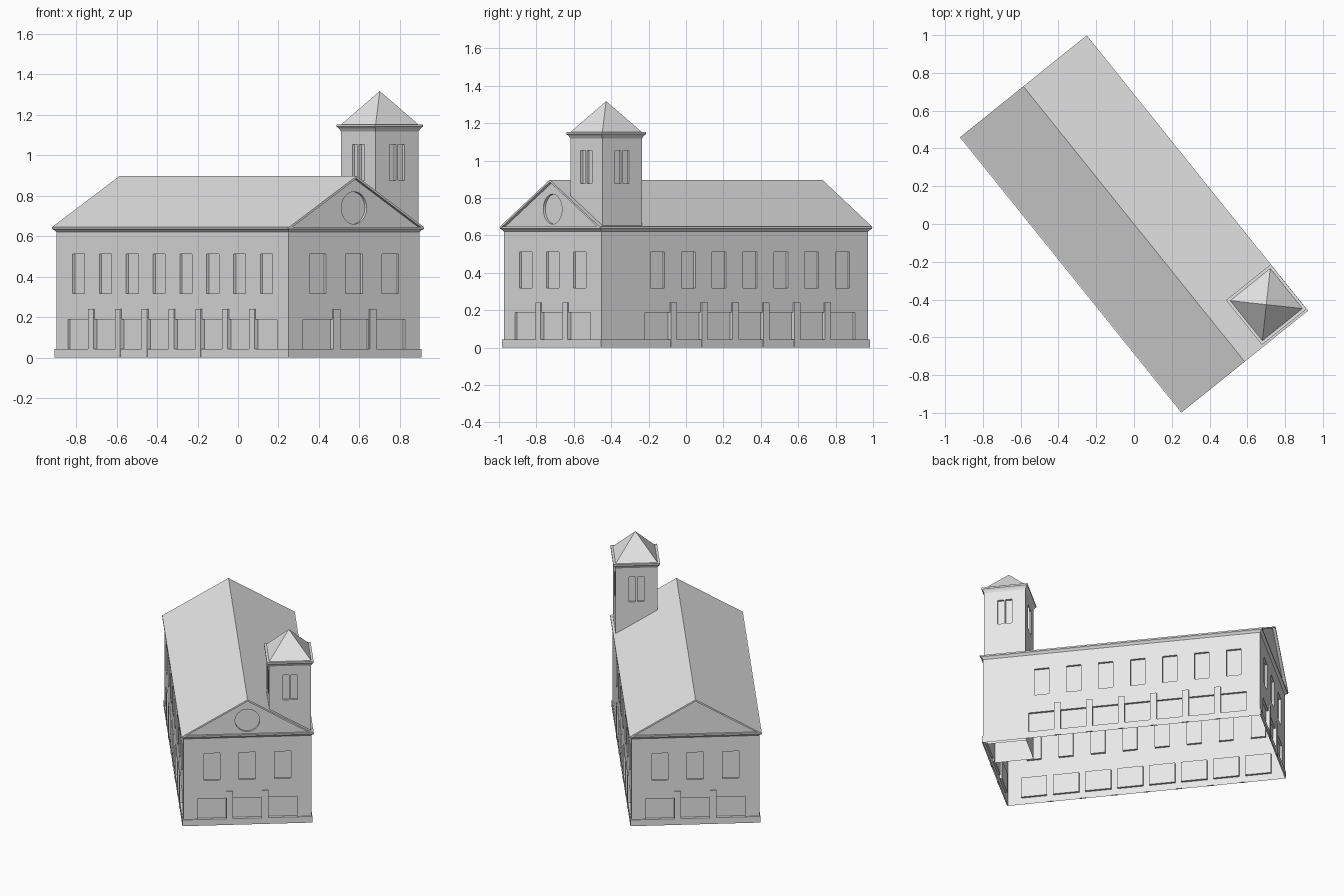
import bpy, bmesh, math
from mathutils import Matrix, Vector

cube = bpy.data.objects.get("Cube")
if cube:
    bpy.data.objects.remove(cube)

TURN = math.radians(-51.2)      # the hall stands diagonally
A, B = 0.915, 0.415             # half length and half width of the walls
EAVE, RIDGE = 0.643, 0.897
TX, TY, TH = 0.7716, 0.2785, 0.136   # tower centre and half width
BAY, END_BAY = 0.2115, 0.23

stone = bpy.data.materials.new("pale_grey")
stone.use_nodes = True
stone.diffuse_color = (0.8, 0.8, 0.8, 1)
stone.node_tree.nodes["Principled BSDF"].inputs["Base Color"].default_value = (0.8, 0.8, 0.8, 1)


def finish(name, bm, closed=False):
    bmesh.ops.remove_doubles(bm, verts=bm.verts, dist=1e-5)
    if closed:
        bmesh.ops.recalc_face_normals(bm, faces=bm.faces)
    me = bpy.data.meshes.new(name)
    bm.to_mesh(me)
    bm.free()
    me.materials.append(stone)
    ob = bpy.data.objects.new(name, me)
    ob.rotation_euler.z = TURN
    bpy.context.collection.objects.link(ob)
    return ob


def face(bm, pts):
    return bm.faces.new([bm.verts.new(p) for p in pts])


def rect(x0, x1, z0, z1, y):
    return [Vector(p) for p in ((x0, y, z0), (x1, y, z0), (x1, y, z1), (x0, y, z1))]


def side_matrix(side, cx=0, cy=0):
    """Turn a panel that faces -y to one of four sides."""
    return Matrix.Translation((cx, cy, 0)) @ Matrix.Rotation(side * math.pi / 2, 4, "Z")


def panel(name, x0, x1, z0, z1, y, holes, matrix, depth=0.015):
    """Flat wall with recessed rectangular openings."""
    bm = bmesh.new()
    xs = sorted({x0, x1, *[v for h in holes for v in h[:2]]})
    zs = sorted({z0, z1, *[v for h in holes for v in h[2:]]})
    for xa, xb in zip(xs, xs[1:]):
        for za, zb in zip(zs, zs[1:]):
            mx, mz = (xa + xb) / 2, (za + zb) / 2
            if not any(h[0] < mx < h[1] and h[2] < mz < h[3] for h in holes):
                face(bm, rect(xa, xb, za, zb, y))
    for h in holes:
        outer, inner = rect(*h, y), rect(*h, y + depth)
        face(bm, inner)
        for i in range(4):
            j = (i + 1) % 4
            face(bm, (outer[i], outer[j], inner[j], inner[i]))
    bm.transform(matrix)
    return finish(name, bm)


def moulding(name, hx, hy, profile, cx=0, cy=0):
    """Sweep an (offset, height) profile around a rectangle."""
    bm = bmesh.new()
    loops = [[Vector((cx + sx * (hx + o), cy + sy * (hy + o), z))
              for sx, sy in ((-1, -1), (1, -1), (1, 1), (-1, 1))] for o, z in profile]
    for low, high in zip(loops, loops[1:]):
        for i in range(4):
            j = (i + 1) % 4
            face(bm, (low[i], low[j], high[j], high[i]))
    return finish(name, bm)


def box(name, lo, hi, matrix=Matrix(), open_bottom=False):
    bm = bmesh.new()
    bmesh.ops.create_cube(bm, size=1)
    if open_bottom:
        bm.faces.ensure_lookup_table()
        bmesh.ops.delete(bm, geom=[f for f in bm.faces if f.normal.z < -0.5], context="FACES_ONLY")
    for v in bm.verts:
        v.co = [lo[i] if v.co[i] < 0 else hi[i] for i in range(3)]
    bm.transform(matrix)
    return finish(name, bm)


def openings(centres, upper, lower):
    """Tall upper windows and wide ground-floor windows in every bay."""
    return ([(c - upper, c + upper, 0.318, 0.512) for c in centres] +
            [(c - lower, c + lower, 0.044, 0.188) for c in centres])


# Hall walls with ground-floor piers between the bays
long_bays = [(i - 3.5) * BAY for i in range(8)]
end_bays = [-END_BAY, 0, END_BAY]
walls = [("front_long_wall", A, B, long_bays, 0.048, 0.085),
         ("front_end_wall", B, A, end_bays, 0.053, 0.093),
         ("back_long_wall", A, B, long_bays[1:], 0.048, 0.085),
         ("back_end_wall", B, A, end_bays, 0.053, 0.093)]
for side, (name, half, dist, bays, upper, lower) in enumerate(walls):
    m = side_matrix(side)
    panel(name, -half, half, 0, EAVE, -dist, openings(bays, upper, lower), m)
    for n, (a, b) in enumerate(zip(bays, bays[1:])):
        c = (a + b) / 2
        box(f"{name}_pier_{n + 1}", (c - 0.021, -dist - 0.009, 0), (c + 0.021, -dist, 0.24), m)

moulding("plinth", A, B, [(0.007, 0), (0.007, 0.044), (0, 0.044)])
moulding("eaves_cornice", A, B,
         [(0, 0.62), (0.008, 0.63), (0.0155, 0.636), (0.0155, EAVE + 0.003), (-0.005, EAVE + 0.003)])

# Gabled roof slab
bm = bmesh.new()
ex, ey = A + 0.02, B + 0.0155
profile = [(-ey, EAVE), (0, RIDGE), (ey, EAVE), (ey - 0.02, EAVE), (0, RIDGE - 0.012), (0.02 - ey, EAVE)]
ends = [[Vector((x, y, z)) for y, z in profile] for x in (-ex, ex)]
for i in range(6):
    j = (i + 1) % 6
    face(bm, (ends[0][i], ends[0][j], ends[1][j], ends[1][i]))
for e in ends:
    for i in (0, 1):
        face(bm, (e[i], e[i + 1], e[4 - i], e[5 - i]) if i == 0 else (e[1], e[2], e[3], e[4]))
finish("main_roof", bm, closed=True)


def gable(name, side, roundel):
    """Triangular end wall, optionally with a recessed roundel."""
    bm = bmesh.new()
    tri = [bm.verts.new(p) for p in ((-B, -A, EAVE), (B, -A, EAVE), (0, -A, RIDGE - 0.012))]
    edges = [bm.edges.new((tri[i], tri[(i + 1) % 3])) for i in range(3)]
    if roundel:
        n = 32
        ring = [Vector((0.08 * math.cos(t), -A, 0.74 + 0.08 * math.sin(t)))
                for t in (2 * math.pi * i / n for i in range(n))]
        verts = [bm.verts.new(p) for p in ring]
        edges += [bm.edges.new((verts[i], verts[(i + 1) % n])) for i in range(n)]
    bmesh.ops.triangle_fill(bm, edges=edges, use_beauty=True, normal=(0, -1, 0))
    for f in bm.faces:
        f.normal_update()
        if f.normal.y > 0:
            f.normal_flip()
    if roundel:
        back = [p + Vector((0, 0.015, 0)) for p in ring]
        face(bm, back)
        for i in range(n):
            j = (i + 1) % n
            face(bm, (ring[i], ring[j], back[j], back[i]))
    bm.transform(side_matrix(side))
    finish(name, bm)


gable("front_gable", 1, True)
gable("back_gable", 3, False)

# Tower: hidden lower shaft, belfry walls with paired windows, cornice and roof
box("tower_shaft", (TX - TH, TY - TH, 0), (0.89, 0.39, 0.66), open_bottom=True)
pair = [(-0.048, -0.006, 0.876, 1.053), (0.006, 0.048, 0.876, 1.053)]
for side, name in enumerate(("left", "front", "right", "back")):
    panel(f"tower_{name}_wall", -TH, TH, 0.64, 1.15, -TH, pair, side_matrix(side, TX, TY))
moulding("tower_cornice", TH, TH,
         [(0, 1.118), (0.008, 1.133), (0.0155, 1.141), (0.0155, 1.152), (-0.004, 1.152)], TX, TY)
moulding("tower_roof", TH, TH, [(0, 1.152), (-TH, 1.317)], TX, TY)
